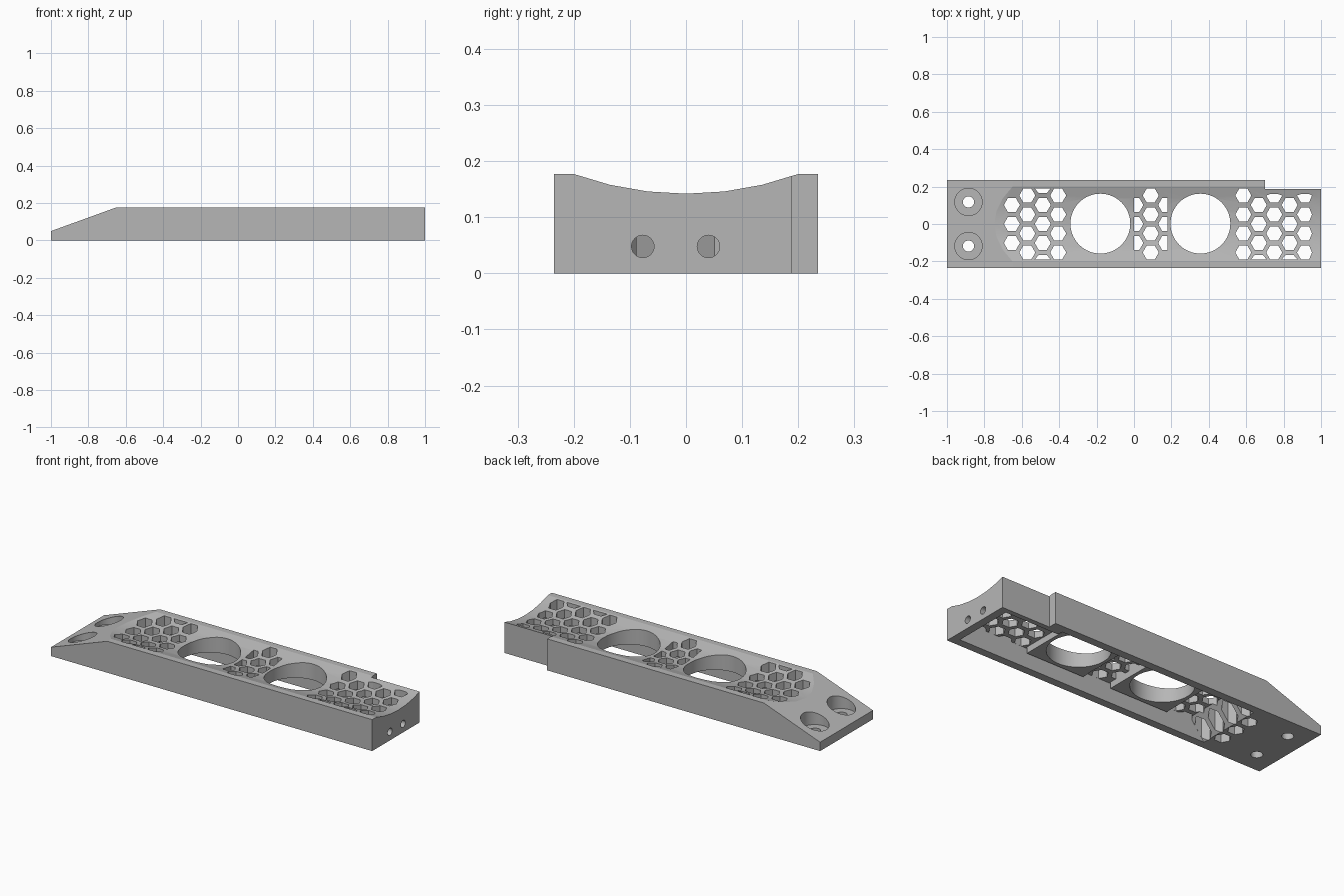
import bpy, bmesh, math
from mathutils import Vector

if "Cube" in bpy.data.objects:
    bpy.data.objects.remove(bpy.data.objects["Cube"], do_unlink=True)

grey = bpy.data.materials.new("plain_grey")
grey.use_nodes = True
grey.diffuse_color = (0.47, 0.47, 0.47, 1)
grey.node_tree.nodes["Principled BSDF"].inputs["Base Color"].default_value = (0.47, 0.47, 0.47, 1)

# axis -> how a 2D outline point and a depth become a 3D point
PLACE = {
    "x": lambda a, b, d: Vector((d, a, b)),
    "y": lambda a, b, d: Vector((a, d, b)),
    "z": lambda a, b, d: Vector((a, b, d)),
}


def prisms(name, outlines, axis, lo, hi):
    """One object of straight prisms, extruded along an axis."""
    bm = bmesh.new()
    for pts in outlines:
        face = bm.faces.new([bm.verts.new(PLACE[axis](a, b, lo)) for a, b in pts])
        grown = bmesh.ops.extrude_face_region(bm, geom=[face])["geom"]
        move = PLACE[axis](0, 0, hi - lo)
        bmesh.ops.translate(bm, vec=move, verts=[v for v in grown if isinstance(v, bmesh.types.BMVert)])
    bmesh.ops.recalc_face_normals(bm, faces=bm.faces)
    mesh = bpy.data.meshes.new(name)
    bm.to_mesh(mesh)
    bm.free()
    mesh.materials.append(grey)
    ob = bpy.data.objects.new(name, mesh)
    bpy.context.collection.objects.link(ob)
    return ob


def rect(x0, x1, y0, y1):
    return [(x0, y0), (x1, y0), (x1, y1), (x0, y1)]


def ring(cx, cy, r, n=64, turn=0.0):
    return [(cx + r * math.cos(turn + math.tau * i / n),
             cy + r * math.sin(turn + math.tau * i / n)) for i in range(n)]


def cut(target, tool):
    """Subtract the tool from the target and discard the tool."""
    tool.hide_render = True
    mod = target.modifiers.new("cut", "BOOLEAN")
    mod.operation, mod.solver, mod.object = "DIFFERENCE", "EXACT", tool
    bpy.context.view_layer.objects.active = target
    bpy.ops.object.modifier_apply(modifier=mod.name)
    bpy.data.objects.remove(tool, do_unlink=True)


# Main body with the sloped end
body = prisms("bracket_body", [[(-1, 0), (1, 0), (1, 0.177), (-0.65, 0.177), (-1, 0.05)]],
              "y", -0.235, 0.235)

# Shallow trough along the top
R = 0.589
cut(body, prisms("trough", [ring(0, 0.142 + R, R, 54, -math.pi / 2)], "x", -1.2, 1.2))

# Notched rear corner
cut(body, prisms("corner_notch", [rect(0.70, 1.1, 0.188, 0.3)], "z", -0.1, 0.3))

# Hollow underside, leaving square collars and a thicker wall by the notch
HOLES = [-0.18, 0.355]
cavity = prisms("cavity", [[(-0.615, -0.01), (0.955, -0.01), (0.955, 0.11), (-0.52, 0.11)]],
                "y", -0.19, 0.19)
cut(cavity, prisms("notch_wall", [rect(0.62, 1.1, 0.16, 0.3)], "z", -0.1, 0.3))
cut(cavity, prisms("collars", [rect(x - 0.18, x + 0.18, -0.18, 0.18) for x in HOLES],
                   "z", 0.075, 0.3))
cut(body, cavity)

# Two large round openings
cut(body, prisms("round_openings", [ring(x, 0.002, 0.16) for x in HOLES], "z", -0.1, 0.3))

# Honeycomb: regular grid, trimmed to the panels between the collars
PITCH_X, PITCH_Y, START = 0.0825, 0.1016, -0.653
PANELS = [(range(0, 4), -0.70, -0.36), (range(8, 11), 0.0, 0.178), (range(15, 20), 0.54, 0.952)]
cells = []
for columns, left, right in PANELS:
    for c in columns:
        x = START + c * PITCH_X
        top = 0.16 if x > 0.62 else 0.19
        if c % 2:
            rows = [-1.5, -0.5, 0.5, 1.5]
        else:
            rows = [-1, 0, 1]
            if c in (2, 16, 18):
                rows.append(-2)
            if c == 2:
                rows.append(2)
        for r in rows:
            cells.append([(min(max(a, left), right), min(max(b, -0.19), top))
                          for a, b in ring(x, r * PITCH_Y, 0.043, 6)])
# Merge points that the trimming brought onto one line
for i, cell in enumerate(cells):
    keep = []
    for p in cell:
        if all((Vector(p) - Vector(q)).length > 0.001 for q in keep):
            keep.append(p)
    cells[i] = keep
cut(body, prisms("honeycomb", cells, "z", -0.1, 0.3))

# Counterbored screw holes in the sloped end
SCREWS = [-0.118, 0.118]
cut(body, prisms("counterbores", [ring(-0.885, y, 0.073, 48) for y in SCREWS], "z", 0.04, 0.3))
cut(body, prisms("screw_holes", [ring(-0.885, y, 0.03, 32) for y in SCREWS], "z", -0.1, 0.1))

# Two small holes through the end wall
cut(body, prisms("end_holes", [ring(y, 0.048, 0.02, 32) for y in (-0.077, 0.04)], "x", 0.9, 1.1))

# Smooth curved surfaces, crisp edges
bpy.ops.object.select_all(action="DESELECT")
body.select_set(True)
bpy.context.view_layer.objects.active = body
bpy.ops.object.shade_smooth_by_angle(angle=math.radians(15))
